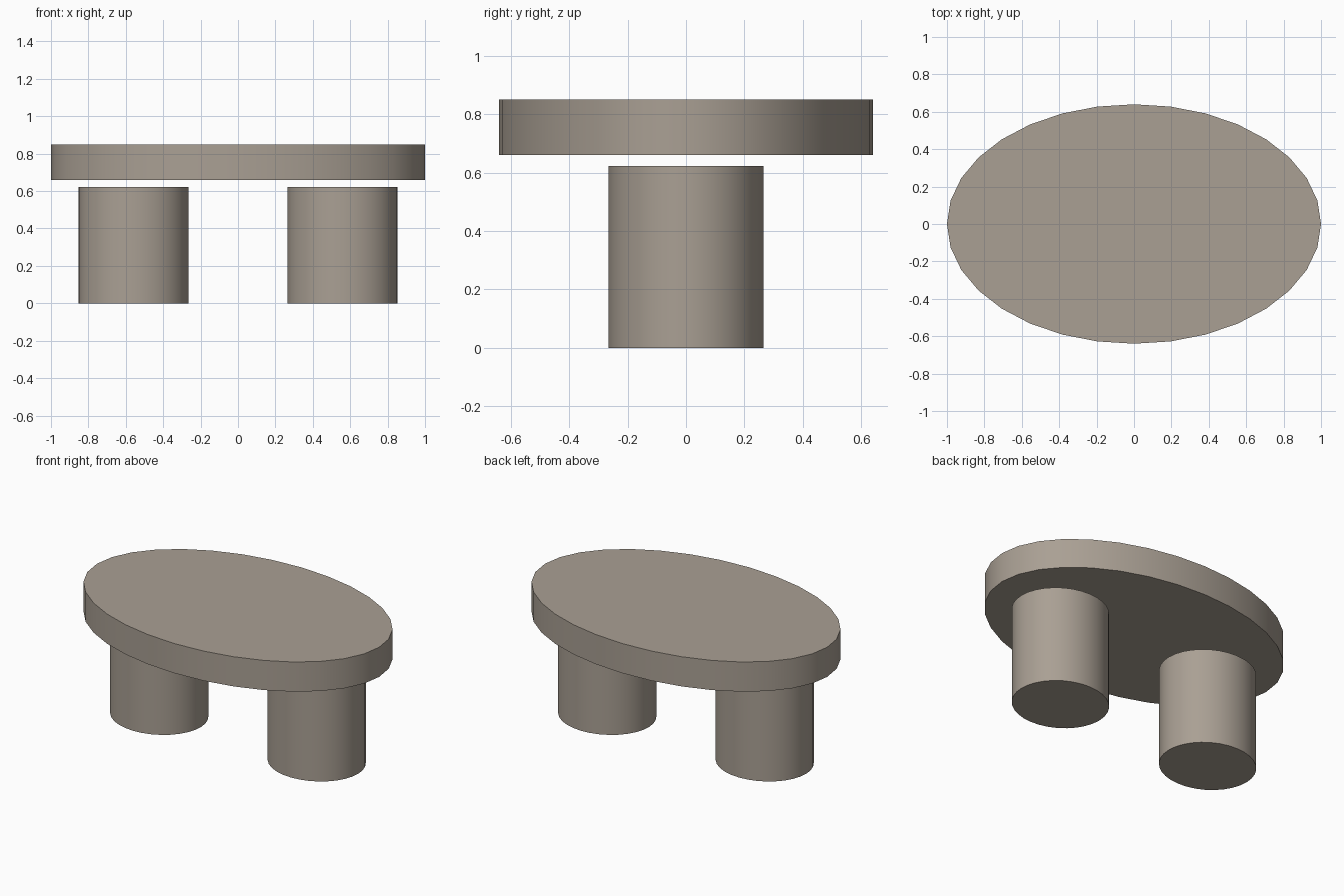
import bpy
import math

cube = bpy.data.objects.get("Cube")
if cube:
    bpy.data.objects.remove(cube, do_unlink=True)

# Single stone colour
stone = bpy.data.materials.new("warm grey stone")
stone.use_nodes = True
colour = (0.40, 0.35, 0.295, 1)
stone.diffuse_color = colour
stone.node_tree.nodes["Principled BSDF"].inputs["Base Color"].default_value = colour


def oval_block(name, x, radius_x, radius_y, bottom, top):
    """Upright elliptical cylinder between two heights."""
    bpy.ops.mesh.primitive_cylinder_add(
        vertices=32, radius=1, depth=1, location=(x, 0, (bottom + top) / 2))
    block = bpy.context.object
    block.name = name
    block.scale = (radius_x, radius_y, top - bottom)
    bpy.ops.object.transform_apply(location=False, rotation=False, scale=True)
    block.data.materials.append(stone)
    bpy.ops.object.shade_smooth_by_angle(angle=math.radians(30))
    return block


# Oval slab, floating slightly above its supports
oval_block("table_top", 0, 1.0, 0.64, 0.66, 0.85)

# Pair of drum legs
for side, sign in (("left", 1), ("right", -1)):
    oval_block(side + "_leg", sign * 0.558, 0.294, 0.266, 0, 0.623)
